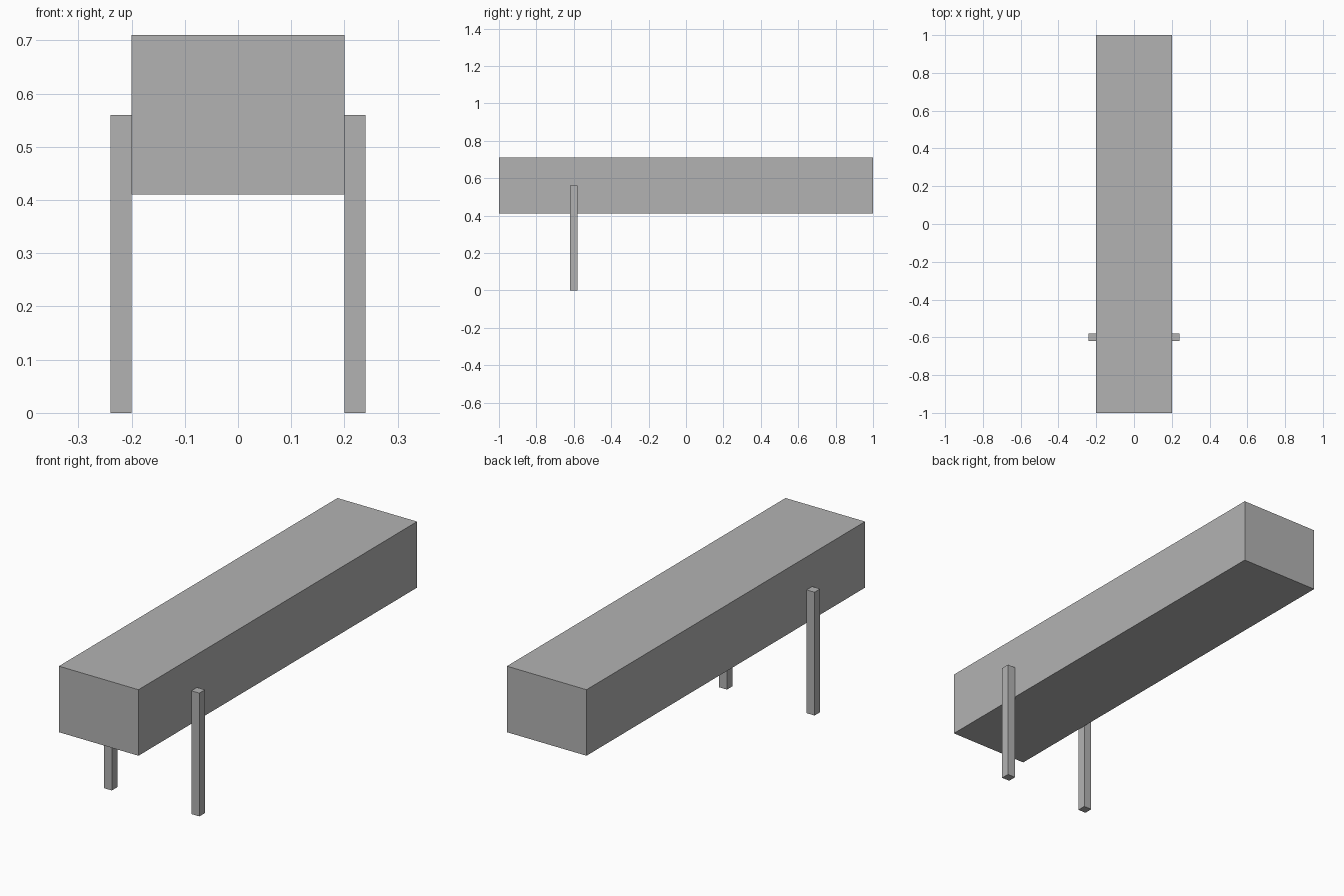
import bpy

# Remove the default cube
default = bpy.data.objects.get("Cube")
if default:
    bpy.data.objects.remove(default, do_unlink=True)

# Single grey material
grey = bpy.data.materials.new("plain grey")
grey.use_nodes = True
colour = (0.45, 0.45, 0.45, 1.0)
grey.diffuse_color = colour
grey.node_tree.nodes["Principled BSDF"].inputs["Base Color"].default_value = colour


def box(name, centre, size):
    """Add a flat-shaded box with its size baked into the mesh."""
    bpy.ops.mesh.primitive_cube_add(size=1, location=centre)
    obj = bpy.context.object
    obj.name = name
    obj.data.name = name
    obj.scale = size
    bpy.ops.object.transform_apply(location=False, rotation=False, scale=True)
    obj.data.materials.append(grey)
    return obj


# Long beam
beam_width, beam_height, beam_base = 0.40, 0.30, 0.41
box("beam", (0, 0, beam_base + beam_height / 2), (beam_width, 2.0, beam_height))

# Two square posts flush against the beam's sides
post_width, post_height = 0.04, 0.56
for side, name in ((1, "left_post"), (-1, "right_post")):
    x = side * (beam_width + post_width) / 2
    box(name, (x, -0.60, post_height / 2), (post_width, post_width, post_height))
